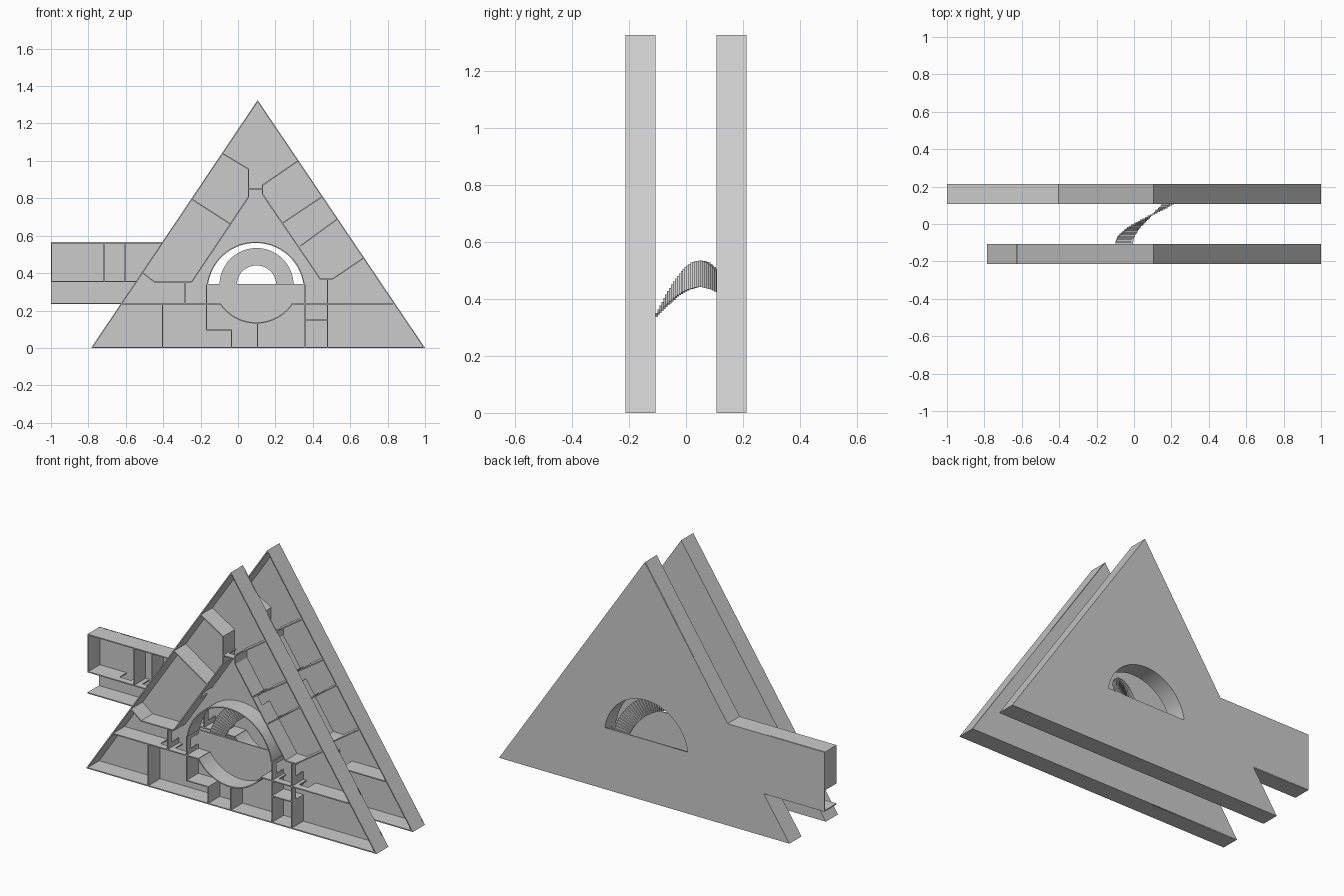
import bpy, bmesh
from math import sin, cos, pi, radians
from mathutils import Vector

if "Cube" in bpy.data.objects:
    bpy.data.objects.remove(bpy.data.objects["Cube"])

T = 0.006            # wall and slab thickness
H = 0.106            # storey height (along y)


def finish(name, bm):
    bmesh.ops.recalc_face_normals(bm, faces=bm.faces)
    me = bpy.data.meshes.new(name)
    bm.to_mesh(me)
    bm.free()
    ob = bpy.data.objects.new(name, me)
    bpy.context.collection.objects.link(ob)
    return ob


def ribbon(bm, pts, y0, y1, left=T / 2, right=T / 2, closed=False):
    """Mitred wall following a path in the xz plane."""
    P = [Vector(p) for p in pts]
    n = len(P)
    cols = []
    for i in range(n):
        ds = []
        if closed or i > 0:
            ds.append((P[i] - P[i - 1]).normalized())
        if closed or i < n - 1:
            ds.append((P[(i + 1) % n] - P[i]).normalized())
        ns = [Vector((-d.y, d.x)) for d in ds]
        m = sum(ns, Vector((0, 0))).normalized()
        m /= max(m.dot(ns[0]), 0.25)
        a, b = P[i] + m * left, P[i] - m * right
        cols.append([bm.verts.new((q.x, y, q.y)) for q, y in
                     ((a, y0), (b, y0), (b, y1), (a, y1))])
    for i in range(n if closed else n - 1):
        c, d = cols[i], cols[(i + 1) % n]
        for k in range(4):
            bm.faces.new((c[k], c[(k + 1) % 4], d[(k + 1) % 4], d[k]))
    if not closed:
        bm.faces.new(cols[0])
        bm.faces.new(cols[-1])


def door_wall(bm, a, b, f0, f1, y0, y1):
    """Straight wall with a doorway between fractions f0 and f1."""
    a, b = Vector(a), Vector(b)
    p, q = a.lerp(b, f0), a.lerp(b, f1)
    ribbon(bm, [a, p], y0, y1)
    ribbon(bm, [q, b], y0, y1)
    ribbon(bm, [p, q], y0, y0 + H * 0.35)


def arc(cx, cz, r, a0, a1, n):
    return [(cx + r * cos(radians(a0 + (a1 - a0) * i / n)),
             cz + r * sin(radians(a0 + (a1 - a0) * i / n))) for i in range(n + 1)]


def slab(name, outline, hole, y):
    """Flat floor slab with a stairwell opening."""
    cu = bpy.data.curves.new(name, 'CURVE')
    cu.dimensions, cu.fill_mode, cu.extrude = '2D', 'BOTH', T / 2
    for loop in (outline, hole):
        s = cu.splines.new('POLY')
        s.points.add(len(loop) - 1)
        for pt, (x, z) in zip(s.points, loop):
            pt.co = (x, z, 0, 1)
        s.use_cyclic_u = True
    ob = bpy.data.objects.new(name, cu)
    bpy.context.collection.objects.link(ob)
    ob.rotation_euler.x = pi / 2
    ob.location.y = y
    bpy.ops.object.select_all(action='DESELECT')
    ob.select_set(True)
    bpy.context.view_layer.objects.active = ob
    bpy.ops.object.convert(target='MESH')


APEX, RIGHT, LEFT = (.105, 1.325), (1.0, 0), (-.785, 0)
WELL = arc(.095, .303, .261, 8.5, 171.5, 40)
BOWL = arc(.098, .366, .2325, 214, 326, 30)

# Partitions: continuous paths, then straight walls with doorways
PATHS = [
    [(-.083, 1.04), (.056, .956), (.056, .806)],
    [(.131, .822), (.131, .87), (.318, .998)],
    [(-.248, .352), (-.446, .352), (-.515, .405)],
    [(.44, .368), (.505, .368), (.67, .48)],
    [(-.168, .235), (-.168, .096), (-.035, .096), (-.035, 0)],
    [(-.248, .796), (-.04, .662)],
    [(-.403, .235), (-.403, 0)],
    [(.104, .133), (.104, 0)],
    [(.357, .235), (.357, 0)],
    [(.357, .15), (.478, .15)],
]
DOORS = [
    ((.056, .85), (.131, .85), .15, .85),
    ((.056, .806), (-.248, .352), .45, .55),
    ((.131, .822), (.44, .368), .36, .45),
    ((.238, .667), (.446, .806), .1, .35),
    ((.334, .545), (.531, .689), .1, .35),
    ((-.285, .352), (-.285, .235), .25, .75),
    ((-.627, .235), (-.285, .235), .8, .97),
    ((-.285, .235), (-.095, .235), .12, .5),
    ((.29, .235), (.478, .235), .45, .85),
    ((.478, .235), (.83, .235), .06, .22),
    ((-.168, .34), (-.168, .235), .2, .75),
    ((.357, .34), (.357, .235), .2, .75),
    ((.478, .368), (.478, .235), .2, .65),
    ((.478, .235), (.478, 0), .1, .35),
]


def storey(prefix, y0, wing):
    y1 = y0 + H
    # Outer walls
    bm = bmesh.new()
    if wing:
        outline = [(-1, .565), (-.405, .565), APEX, RIGHT, LEFT, (-.627, .235), (-1, .235)]
        ribbon(bm, [(-1, .352)] + outline, y0, y1, 0, T)
    else:
        outline = [LEFT, APEX, RIGHT]
        ribbon(bm, outline, y0, y1, 0, T, closed=True)
    finish(prefix + "_outer_walls", bm)
    # Inner partitions
    bm = bmesh.new()
    for p in PATHS:
        ribbon(bm, p, y0, y1)
    for a, b, f0, f1 in DOORS:
        door_wall(bm, a, b, f0, f1, y0, y1)
    if wing:
        door_wall(bm, (-1, .355), (-.715, .355), .6, .85, y0, y1)
        door_wall(bm, (-.715, .355), (-.446, .355), .1, .35, y0, y1)
        ribbon(bm, [(-.715, .355), (-.715, .565)], y0, y1)
        door_wall(bm, (-.605, .355), (-.605, .565), .1, .35, y0, y1)
    finish(prefix + "_partitions", bm)
    # Round stairwell wall and curved hall wall
    bm = bmesh.new()
    ribbon(bm, WELL, y0, y1)
    ribbon(bm, BOWL, y0, y1)
    ob = finish(prefix + "_round_walls", bm)
    bpy.ops.object.select_all(action='DESELECT')
    ob.select_set(True)
    bpy.context.view_layer.objects.active = ob
    bpy.ops.object.shade_smooth_by_angle()
    slab(prefix + "_floor_slab", outline, WELL, y1 - T / 2)


storey("front_storey", -.213, False)
storey("back_storey", .107, True)

# Winding stair between the storeys
N, R0, R1 = 46, .105, .198
bm = bmesh.new()
for i in range(N):
    y = -.107 + i * .314 / N
    a0, a1 = pi * (1 - i / N), pi * (1 - (i + 1) / N)
    ring = [(r * cos(a) + .099, r * sin(a) + .336)
            for r, a in ((R0, a0), (R1, a0), (R1, a1), (R0, a1))]
    lo = [bm.verts.new((x, y, z)) for x, z in ring]
    hi = [bm.verts.new((x, y + .008, z)) for x, z in ring]
    bm.faces.new(lo)
    bm.faces.new(hi)
    for k in range(4):
        bm.faces.new((lo[k], lo[(k + 1) % 4], hi[(k + 1) % 4], hi[k]))
finish("winding_stair", bm)
